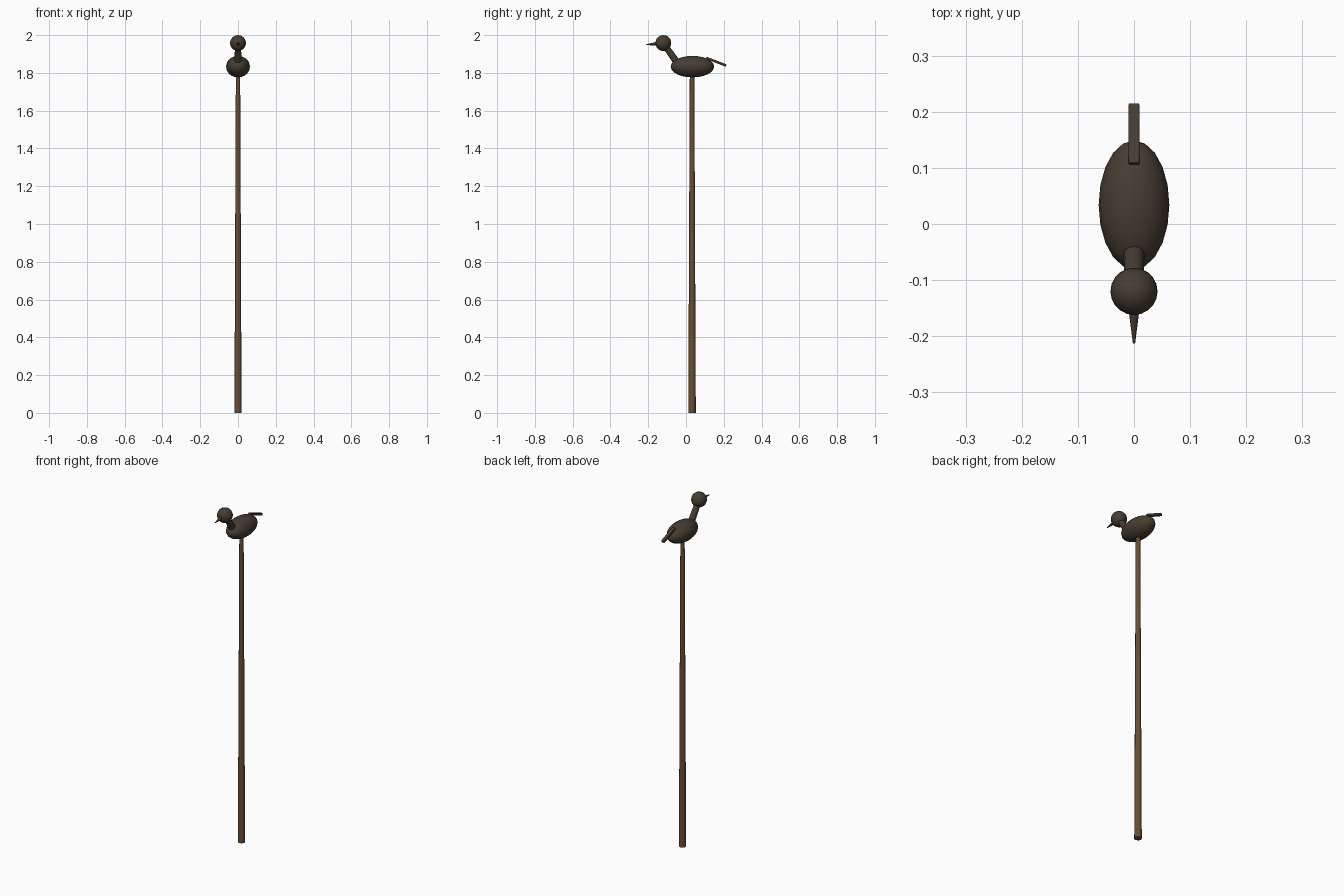
import bpy
from math import radians
from mathutils import Vector

if "Cube" in bpy.data.objects:
    bpy.data.objects.remove(bpy.data.objects["Cube"])


def material(name, colour):
    m = bpy.data.materials.new(name)
    m.diffuse_color = colour
    m.use_nodes = True
    m.node_tree.nodes["Principled BSDF"].inputs["Base Color"].default_value = m.diffuse_color
    return m


POLE = material("pole_wood", (0.14, 0.075, 0.034, 1))
BIRD = material("dark_wood", (0.062, 0.046, 0.031, 1))


def finish(name, mat, angle=40):
    ob = bpy.context.object
    ob.name = name
    ob.data.materials.append(mat)
    bpy.ops.object.transform_apply(location=False, rotation=True, scale=True)
    bpy.ops.object.shade_smooth_by_angle(angle=radians(angle))
    return ob


def ellipsoid(name, centre, radii, segments, rings):
    bpy.ops.mesh.primitive_uv_sphere_add(segments=segments, ring_count=rings,
                                         radius=1, location=centre)
    bpy.context.object.scale = radii
    return finish(name, BIRD)


def rod(name, start, end, r1, r2, sides, mat):
    a, b = Vector(start), Vector(end)
    bpy.ops.mesh.primitive_cone_add(vertices=sides, radius1=r1, radius2=r2,
                                    depth=(b - a).length, location=(a + b) / 2)
    bpy.context.object.rotation_euler = (b - a).to_track_quat('Z', 'Y').to_euler()
    return finish(name, mat, 50)


# Tall tapered pole
rod("pole", (0, 0.032, 0), (0, 0.032, 1.80), 0.02, 0.012, 10, POLE)

# Bird body, neck, head and beak
ellipsoid("body", (0, 0.034, 1.833), (0.063, 0.115, 0.057), 20, 12)
rod("neck", (0, -0.048, 1.855), (0, -0.115, 1.95), 0.019, 0.016, 12, BIRD)
ellipsoid("head", (0, -0.12, 1.958), (0.042, 0.042, 0.042), 20, 12)
rod("beak", (0, -0.15, 1.955), (0, -0.213, 1.949), 0.010, 0.002, 8, BIRD)

# Flat stick tail sloping down to the back
bpy.ops.mesh.primitive_cube_add(size=1, location=(0, 0.16, 1.859))
tail = bpy.context.object
tail.scale = (0.019, 0.114, 0.013)
tail.rotation_euler.x = radians(-21)
finish("tail", BIRD)
bevel = tail.modifiers.new("soft_edges", 'BEVEL')
bevel.width = 0.002
bevel.segments = 2
